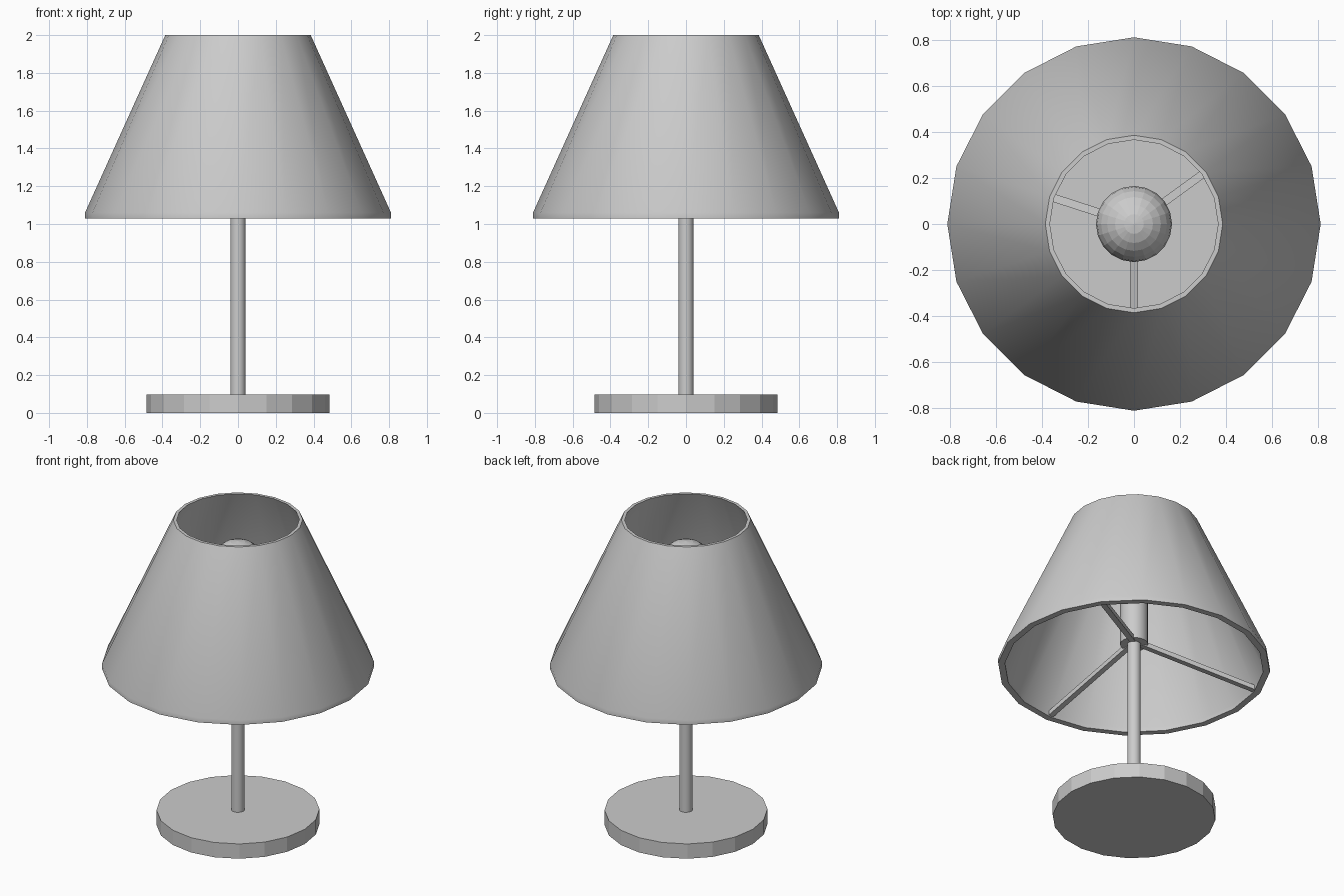
import bpy, bmesh, math
from mathutils import Vector

if "Cube" in bpy.data.objects:
    bpy.data.objects.remove(bpy.data.objects["Cube"])

SIDES = 20


def finish(name, bm, smooth):
    bmesh.ops.recalc_face_normals(bm, faces=bm.faces)
    me = bpy.data.meshes.new(name)
    bm.to_mesh(me)
    bm.free()
    ob = bpy.data.objects.new(name, me)
    bpy.context.collection.objects.link(ob)
    if smooth:
        bpy.ops.object.select_all(action='DESELECT')
        ob.select_set(True)
        bpy.context.view_layer.objects.active = ob
        bpy.ops.object.shade_smooth_by_angle(angle=math.radians(30))
    return ob


def lathe(name, profile, smooth, closed=False):
    """Revolve (radius, z) points about z; open profiles get flat end caps."""
    bm = bmesh.new()
    rings = []
    for r, z in profile:
        rings.append([bm.verts.new((r * math.cos(math.tau * i / SIDES),
                                    r * math.sin(math.tau * i / SIDES), z))
                      for i in range(SIDES)])
    pairs = list(zip(rings, rings[1:]))
    if closed:
        pairs.append((rings[-1], rings[0]))
    else:
        bm.faces.new(rings[0])
        bm.faces.new(rings[-1])
    for a, b in pairs:
        for i in range(SIDES):
            j = (i + 1) % SIDES
            bm.faces.new((a[i], a[j], b[j], b[i]))
    return finish(name, bm, smooth)


def bar(name, start, end, width, height):
    """Rectangular bar between two points."""
    start, end = Vector(start), Vector(end)
    along = (end - start).normalized()
    side = along.cross(Vector((0, 0, 1))).normalized()
    up = side.cross(along)
    bm = bmesh.new()
    bmesh.ops.create_cube(bm, size=1)
    mid = (start + end) / 2
    for v in bm.verts:
        c = v.co.copy()
        v.co = (mid + along * c.x * (end - start).length
                + side * c.y * width + up * c.z * height)
    return finish(name, bm, False)


# Base disc, pole and bulb socket
lathe("base", [(0.485, 0), (0.485, 0.097)], False)
lathe("pole", [(0.04, 0.09), (0.04, 1.22)], True)
lathe("socket", [(0.083, 1.19), (0.083, 1.60)], True)

# Bulb
bm = bmesh.new()
bmesh.ops.create_uvsphere(bm, u_segments=SIDES, v_segments=12, radius=0.165)
bmesh.ops.translate(bm, verts=bm.verts, vec=(0, 0, 1.695))
finish("bulb", bm, False)

# Shade: thin hollow cone with a short upright lip at the bottom
lathe("shade", [(0.81, 1.03), (0.81, 1.06), (0.385, 2.0),
                (0.365, 2.0), (0.77, 1.06), (0.77, 1.03)], True, closed=True)

# Three sloping struts, each meeting a corner of the shade rim
for n, step in enumerate((2, 9, 15)):
    a = math.tau * step / SIDES
    c, s = math.cos(a), math.sin(a)
    bar(f"shade_strut_{n + 1}", (0.03 * c, 0.03 * s, 1.205),
        (0.78 * c, 0.78 * s, 1.05), 0.035, 0.03)
